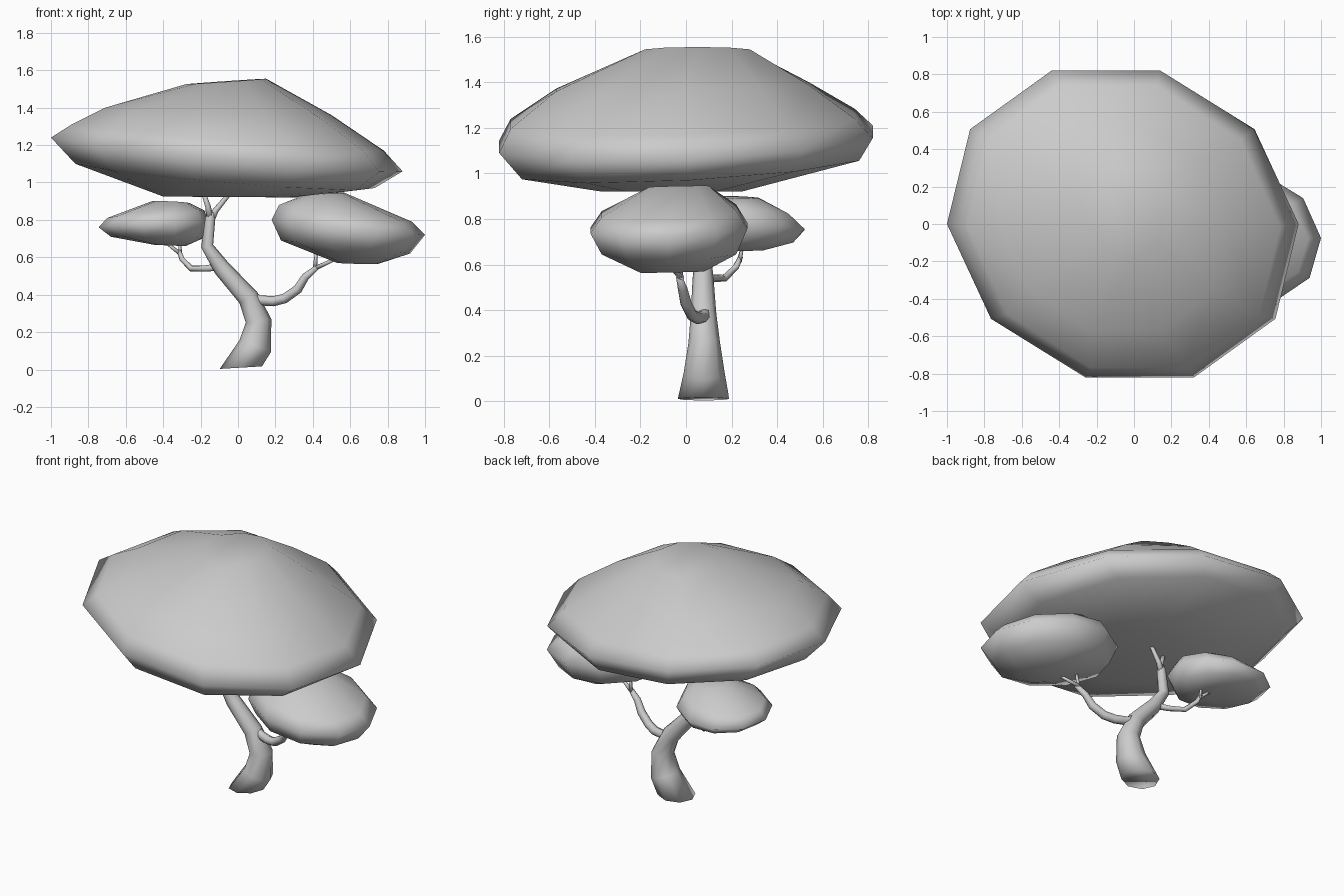
import bpy, bmesh
from math import cos, sin, pi
from mathutils import Vector


def finish(bm, name):
    bmesh.ops.recalc_face_normals(bm, faces=bm.faces)
    me = bpy.data.meshes.new(name)
    bm.to_mesh(me)
    bm.free()
    for p in me.polygons:
        p.use_smooth = True
    ob = bpy.data.objects.new(name, me)
    bpy.context.collection.objects.link(ob)
    return ob


def loft(name, loops):
    """Skin closed loops of points and cap both ends."""
    bm = bmesh.new()
    rings = [[bm.verts.new(p) for p in loop] for loop in loops]
    n = len(rings[0])
    for a, b in zip(rings, rings[1:]):
        for i in range(n):
            j = (i + 1) % n
            bm.faces.new((a[i], a[j], b[j], b[i]))
    bm.faces.new(rings[0][::-1])
    bm.faces.new(rings[-1])
    return finish(bm, name)


def foliage(name, rings, shear, sides=10):
    """Each ring: x min, x max, y min, y max, z at left, z at right, slope along y."""
    loops = []
    for x0, x1, y0, y1, zl, zr, slope in rings:
        loop = []
        for i in range(sides):
            a = 2 * pi * i / sides
            c, s = cos(a), sin(a) / sin(0.4 * pi)
            y = s * (y1 - y0) / 2
            loop.append(((x0 + x1) / 2 + c * (x1 - x0) / 2 - shear * y, (y0 + y1) / 2 + y,
                         (zl + zr) / 2 + c * (zr - zl) / 2 + slope * y))
        loops.append(loop)
    return loft(name, loops)


def limb(name, path, sides=8, start=None):
    """Tapered tube; path points are x, y, z, radius."""
    pts = [Vector(p[:3]) for p in path]
    loops = []
    for k, p in enumerate(pts):
        t = Vector()
        if k > 0:
            t += (p - pts[k - 1]).normalized()
        if k < len(pts) - 1:
            t += (pts[k + 1] - p).normalized()
        if k == 0 and start:
            t = Vector(start)
        t.normalize()
        v = (Vector((0, 1, 0)) - t * t.y).normalized()
        u = v.cross(t)
        r = path[k][3]
        loops.append([p + r * (u * cos(2 * pi * i / sides) + v * sin(2 * pi * i / sides))
                      for i in range(sides)])
    return loft(name, loops)


# Main crown
foliage("main_canopy", [
    (-0.40, 0.32, -0.38, 0.25, 0.925, 0.92, 0.0),
    (-0.87, 0.73, -0.72, 0.76, 1.10, 0.97, 0.055),
    (-1.00, 0.88, -0.82, 0.82, 1.24, 1.06, 0.04),
    (-0.89, 0.78, -0.77, 0.74, 1.31, 1.17, 0.03),
    (-0.71, 0.50, -0.57, 0.54, 1.40, 1.36, 0.025),
    (-0.28, 0.15, -0.18, 0.28, 1.525, 1.555, 0.0)], 0.11)

# Side crowns
foliage("right_canopy", [
    (0.53, 0.75, -0.20, 0.08, 0.57, 0.565, 0.02),
    (0.23, 0.92, -0.37, 0.22, 0.69, 0.62, 0.0),
    (0.18, 1.00, -0.42, 0.27, 0.80, 0.72, 0.03),
    (0.22, 0.93, -0.37, 0.22, 0.88, 0.79, 0.05),
    (0.37, 0.57, -0.16, 0.10, 0.94, 0.945, 0.02)], 0.08)
foliage("left_canopy", [
    (-0.45, -0.28, 0.14, 0.34, 0.667, 0.66, 0.0),
    (-0.68, -0.19, 0.01, 0.47, 0.71, 0.70, -0.03),
    (-0.745, -0.15, -0.03, 0.52, 0.76, 0.78, -0.06),
    (-0.70, -0.18, 0.02, 0.45, 0.81, 0.85, -0.06),
    (-0.46, -0.26, 0.14, 0.32, 0.90, 0.89, -0.04)], 0.08)

# Trunk and its top fork
limb("trunk", [
    (0.015, 0.077, 0.01, 0.113), (0.092, 0.08, 0.125, 0.09), (0.11, 0.08, 0.26, 0.069),
    (0.055, 0.077, 0.385, 0.056), (-0.085, 0.075, 0.54, 0.046),
    (-0.165, 0.075, 0.66, 0.033), (-0.148, 0.075, 0.81, 0.027),
    (-0.145, 0.075, 0.84, 0.018)], start=(-0.06, 0, 1))
limb("top_twig_left", [(-0.148, 0.075, 0.80, 0.021), (-0.16, 0.06, 0.87, 0.015),
                       (-0.19, 0.05, 0.96, 0.011)], 6)
limb("top_twig_right", [(-0.15, 0.075, 0.79, 0.022), (-0.12, 0.085, 0.85, 0.016),
                        (-0.03, 0.10, 0.96, 0.011)], 6)

# Right branch with twigs
limb("right_branch", [
    (0.06, 0.085, 0.40, 0.03), (0.11, 0.075, 0.37, 0.028), (0.19, 0.05, 0.365, 0.027),
    (0.25, 0.025, 0.38, 0.026), (0.32, 0.0, 0.43, 0.025), (0.36, -0.015, 0.495, 0.021),
    (0.42, -0.03, 0.545, 0.014)])
limb("right_twig_inner", [(0.41, -0.02, 0.535, 0.012), (0.42, -0.03, 0.63, 0.008)], 6)
limb("right_twig_outer", [(0.41, -0.02, 0.54, 0.013), (0.53, -0.07, 0.595, 0.008)], 6)

# Left branch with twigs
limb("left_branch", [
    (-0.10, 0.08, 0.55, 0.02), (-0.17, 0.12, 0.54, 0.017), (-0.25, 0.17, 0.54, 0.016),
    (-0.30, 0.22, 0.59, 0.014), (-0.315, 0.24, 0.635, 0.011)])
limb("left_twig_inner", [(-0.31, 0.235, 0.61, 0.011), (-0.31, 0.25, 0.69, 0.007)], 6)
limb("left_twig_outer", [(-0.31, 0.235, 0.62, 0.011), (-0.40, 0.25, 0.69, 0.007)], 6)
